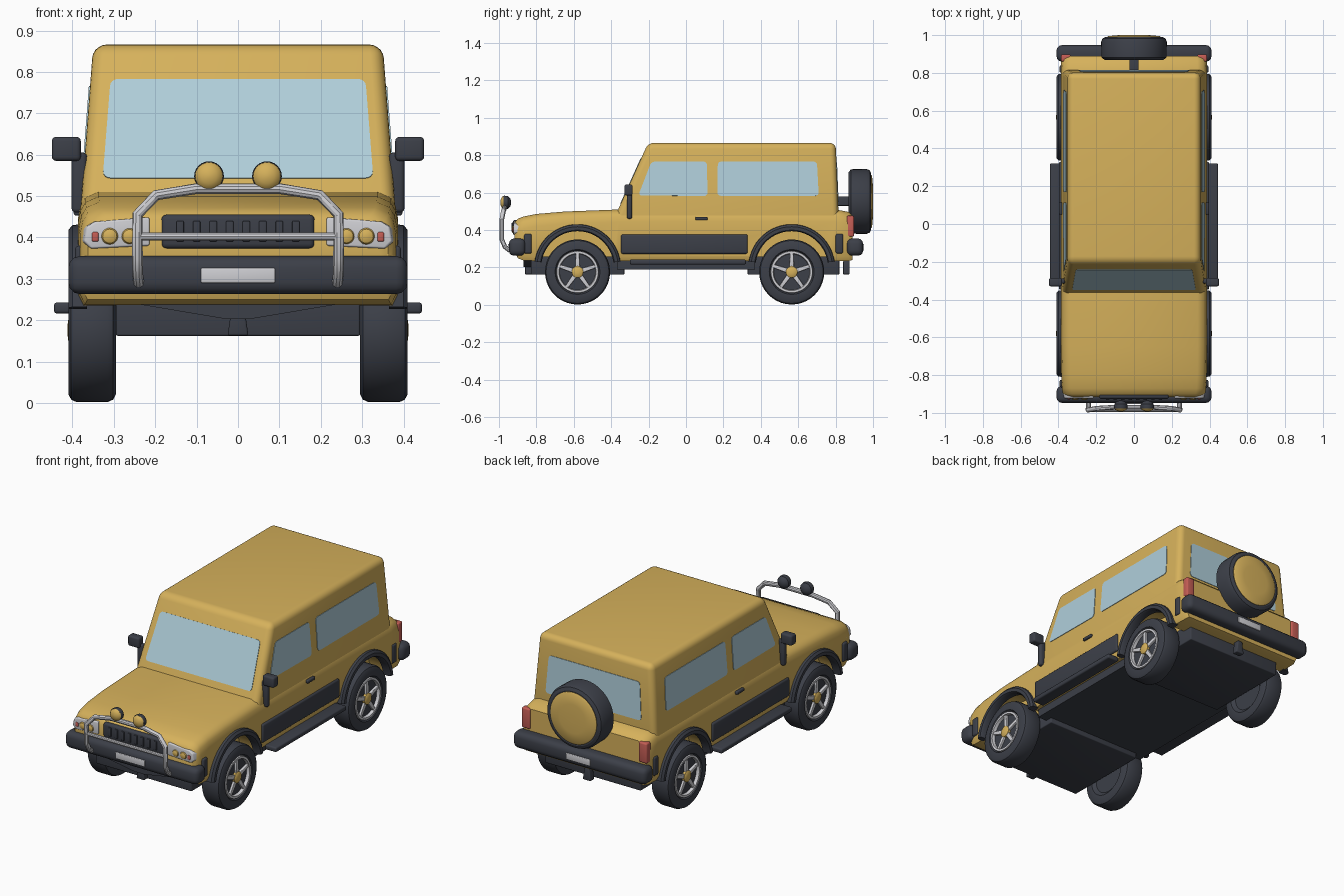
import bpy, bmesh, math
from mathutils import Vector

if "Cube" in bpy.data.objects:
    bpy.data.objects.remove(bpy.data.objects["Cube"])


def mat(name, r, g, b):
    m = bpy.data.materials.new(name)
    m.diffuse_color = (r, g, b, 1)
    m.use_nodes = True
    m.node_tree.nodes["Principled BSDF"].inputs["Base Color"].default_value = m.diffuse_color
    return m


GOLD = mat("gold_paint", 0.67, 0.44, 0.105)
DARK = mat("dark_rubber", 0.045, 0.05, 0.065)
GLASS = mat("pale_blue_glass", 0.43, 0.62, 0.70)
SILVER = mat("silver", 0.62, 0.62, 0.65)
RED = mat("red_lamp", 0.55, 0.11, 0.09)


def loft(name, rings, m, bevel=0, caps=True, seg=3, angle=35):
    """Skin a row of equal-length point rings, optionally bevelled."""
    bm = bmesh.new()
    vs = [[bm.verts.new(p) for p in ring] for ring in rings]
    n = len(rings[0])
    for a, b in zip(vs, vs[1:]):
        for i in range(n):
            j = (i + 1) % n
            bm.faces.new((a[i], a[j], b[j], b[i]))
    if caps:
        bm.faces.new(vs[0])
        bm.faces.new(vs[-1])
    bmesh.ops.recalc_face_normals(bm, faces=bm.faces)
    me = bpy.data.meshes.new(name)
    bm.to_mesh(me)
    bm.free()
    me.materials.append(m)
    ob = bpy.data.objects.new(name, me)
    bpy.context.collection.objects.link(ob)
    if bevel:
        mod = ob.modifiers.new("bevel", 'BEVEL')
        mod.width, mod.segments = bevel, seg
        mod.limit_method = 'ANGLE'
    finish(ob, angle)
    return ob


def finish(ob, angle=35):
    """Apply modifiers and shade smooth with sharp edges kept."""
    bpy.ops.object.select_all(action='DESELECT')
    ob.select_set(True)
    bpy.context.view_layer.objects.active = ob
    for mod in list(ob.modifiers):
        bpy.ops.object.modifier_apply(modifier=mod.name)
    bpy.ops.object.shade_smooth_by_angle(angle=math.radians(angle))


def box(name, x, y, z, m, bevel=0):
    x, y = sorted(x), sorted(y)
    rings = [[(x[0], y[0], k), (x[1], y[0], k), (x[1], y[1], k), (x[0], y[1], k)] for k in z]
    return loft(name, rings, m, bevel)


def prism(name, pts, off, m, bevel=0):
    return loft(name, [pts, [Vector(p) + Vector(off) for p in pts]], m, bevel)


def lathe(name, axis, c, prof, m, n=40, caps=True):
    """Turn (position, radius) pairs around a line along x or y through c."""
    rings = []
    for a, r in prof:
        ring = []
        for i in range(n):
            t = 2 * math.pi * i / n
            u, w = r * math.cos(t), r * math.sin(t)
            ring.append((c[0] + a, c[1] + u, c[2] + w) if axis == 'x' else (c[0] + u, c[1] + a, c[2] + w))
        rings.append(ring)
    return loft(name, rings, m, caps=caps)


def tube(name, pts, r, m):
    cu = bpy.data.curves.new(name, 'CURVE')
    cu.dimensions, cu.bevel_depth, cu.bevel_resolution, cu.use_fill_caps = '3D', r, 3, True
    sp = cu.splines.new('POLY')
    sp.points.add(len(pts) - 1)
    for p, q in zip(sp.points, pts):
        p.co = (*q, 1)
    cu.materials.append(m)
    ob = bpy.data.objects.new(name, cu)
    bpy.context.collection.objects.link(ob)
    bpy.ops.object.select_all(action='DESELECT')
    ob.select_set(True)
    bpy.context.view_layer.objects.active = ob
    bpy.ops.object.convert(target='MESH')
    finish(bpy.context.object)


def plate(name, pts, m, thick=0.006, corner=0.018):
    """Thin pane with rounded corners, half sunk into the panel."""
    bm = bmesh.new()
    f = bm.faces.new([bm.verts.new(p) for p in pts])
    bm.normal_update()
    nrm = f.normal.copy()
    bmesh.ops.bevel(bm, geom=list(bm.verts), offset=corner, segments=4, profile=0.5, affect='VERTICES')
    ring = [v.co.copy() for v in list(bm.faces)[0].verts]
    bm.free()
    loft(name, [[p - nrm * thick / 2 for p in ring], [p + nrm * thick / 2 for p in ring]], m)


# Lower body: cross-sections (y, half width, bottom, top) from nose to tail
rings = []
for y, w, b, t in [(-0.917, 0.362, 0.29, 0.442), (-0.9, 0.376, 0.25, 0.46), (-0.87, 0.382, 0.238, 0.472),
                   (-0.8, 0.385, 0.235, 0.486), (-0.65, 0.387, 0.235, 0.499), (-0.36, 0.387, 0.235, 0.51),
                   (0.8, 0.387, 0.235, 0.51), (0.87, 0.385, 0.235, 0.497), (0.89, 0.377, 0.24, 0.477)]:
    half = [(w - 0.012, b), (w, b + 0.025), (w, t - 0.065), (w - 0.006, t - 0.035), (w - 0.018, t - 0.014), (w - 0.05, t)]
    rings.append([(x, y, z) for x, z in half] + [(-x, y, z) for x, z in reversed(half)])
body = loft("lower_body", rings, GOLD, angle=40)

# Wheel wells cut out of the body
WHEELS = (-0.58, 0.565)
for s in (1, -1):
    for wy in WHEELS:
        cut = lathe("well_cutter", 'x', (0, wy, 0.2), [(s * 0.285, 0.2), (s * 0.5, 0.2)], GOLD)
        mod = body.modifiers.new("well", 'BOOLEAN')
        mod.operation, mod.object, mod.solver = 'DIFFERENCE', cut, 'EXACT'
        finish(body, 40)
        bpy.data.objects.remove(cut)

# Cabin: wall positions as functions of height
sx = lambda z: 0.378 - (z - 0.5) * 0.077
fy = lambda z: -0.365 + (z - 0.505) * 0.45
ry = lambda z: 0.815 - (z - 0.5) * 0.04
loft("cabin", [[(-sx(z), fy(z), z), (sx(z), fy(z), z), (sx(z), ry(z), z), (-sx(z), ry(z), z)]
               for z in (0.44, 0.866)], GOLD, 0.032, seg=5)
plate("windshield", [(x, fy(z), z) for x, z in ((-0.327, 0.543), (0.327, 0.543), (0.308, 0.782), (-0.308, 0.782))], GLASS)
plate("rear_window", [(x, ry(z), z) for x, z in ((-0.295, 0.55), (0.295, 0.55), (0.28, 0.76), (-0.28, 0.76))], GLASS)

# Chassis underneath
box("floor_pan", (-0.35, 0.35), (-0.37, 0.37), (0.19, 0.25), DARK)
box("front_chassis", (-0.295, 0.295), (-0.83, -0.33), (0.162, 0.26), DARK, 0.005)
box("rear_chassis", (-0.295, 0.295), (0.33, 0.82), (0.162, 0.26), DARK, 0.005)
prism("front_skid", [(-0.25, -0.87, 0.24), (0.25, -0.87, 0.24), (0.03, -0.87, 0.203), (-0.03, -0.87, 0.203)], (0, 0.05, 0), DARK)
for n, y in (("front", -0.86), ("rear", 0.84)):
    prism(n + "_tow_hook", [(-0.015, y, 0.235), (0.015, y, 0.235), (0.025, y, 0.163), (-0.025, y, 0.163)], (0, 0.035, 0), DARK, 0.005)

# Bumpers and number plates
for n, s, y in (("front", -1, (-0.947, -0.858)), ("rear", 1, (0.86, 0.947))):
    w = 0.09 if s < 0 else 0.075
    box(n + "_bumper", (-0.41, 0.41), y, (0.263, 0.355), DARK, 0.028)
    box(n + "_number_plate", (-w, w), (s * 0.94, s * 0.953), (0.29, 0.326), SILVER, 0.004)

# Grille with slats
box("grille", (-0.185, 0.185), (-0.926, -0.89), (0.373, 0.455), DARK, 0.012)
for i in range(8):
    x = -0.14 + 0.04 * i
    box("grille_slat", (x - 0.009, x + 0.009), (-0.932, -0.92), (0.39, 0.44), DARK, 0.003)

# Bull bar with spot lamps
half = [(0.24, -0.94, 0.29), (0.242, -0.968, 0.31), (0.243, -0.985, 0.35), (0.243, -0.985, 0.455),
        (0.198, -0.976, 0.502), (0.1, -0.97, 0.518)]
tube("bull_bar", half + [(-x, y, z) for x, y, z in reversed(half)], 0.013, SILVER)
tube("bull_bar_crossbar", [(-0.243, -0.985, 0.402), (0.243, -0.985, 0.402)], 0.01, SILVER)
for s in (1, -1):
    c = (s * 0.07, -0.965, 0.548)
    lathe("spot_lamp_shell", 'y', c, [(-0.012, 0.034), (-0.006, 0.036), (0.012, 0.034), (0.025, 0.022), (0.03, 0.008)], DARK, 24)
    lathe("spot_lamp_lens", 'y', c, [(-0.011, 0.034), (-0.018, 0.03), (-0.025, 0.018), (-0.028, 0.005)], GOLD, 24)

# Spare wheel on the tailgate
SP = (0, 0, 0.553)
box("spare_bracket", (-0.025, 0.025), (0.79, 0.88), (0.53, 0.58), DARK, 0.006)
lathe("spare_tyre", 'y', SP, [(0.868, 0.13), (0.868, 0.155), (0.882, 0.172), (0.965, 0.174), (0.983, 0.166), (0.99, 0.15), (0.988, 0.14)], DARK)
lathe("spare_cover", 'y', SP, [(0.982, 0.143), (0.99, 0.143), (0.995, 0.135), (1.0, 0.08), (1.0, 0.01)], GOLD)

for s in (1, -1):
    # Side windows
    for name, pts in (("front_side_window", [(-0.255, 0.585), (0.115, 0.582), (0.112, 0.766), (-0.185, 0.766)]),
                      ("rear_side_window", [(0.168, 0.583), (0.71, 0.583), (0.70, 0.766), (0.17, 0.766)])):
        plate(name, [(s * sx(z), y, z) for y, z in pts], GLASS)

    # Headlights and tail lights
    prism("headlight_panel", [(s * x, -0.923, z) for x, z in
          ((0.213, 0.38), (0.355, 0.373), (0.372, 0.39), (0.366, 0.425), (0.345, 0.438), (0.213, 0.449))],
          (s * 0.012, 0.06, 0), SILVER, 0.005)
    for x, r in ((0.262, 0.019), (0.31, 0.02)):
        lathe("headlight_bulb", 'y', (s * x, -0.923, 0.403), [(0, r), (-0.005, r * 0.85), (-0.009, r * 0.4)], GOLD, 20)
    box("front_indicator", (s * 0.337, s * 0.353), (-0.929, -0.918), (0.39, 0.413), RED, 0.004)
    box("tail_light", (s * 0.335, s * 0.386), (0.86, 0.898), (0.365, 0.477), RED, 0.008)

    # Side trim, step, handle and mirror
    box("side_moulding", (s * 0.37, s * 0.398), (-0.347, 0.33), (0.273, 0.377), DARK, 0.01)
    box("running_board", (s * 0.375, s * 0.445), (-0.3, 0.32), (0.216, 0.243), DARK, 0.008)
    box("door_handle", (s * 0.375, s * 0.397), (0.05, 0.115), (0.453, 0.47), DARK, 0.005)
    for y in (-0.845, 0.82):
        box("corner_pad", (s * 0.37, s * 0.394), (y - 0.02, y + 0.02), (0.275, 0.38), DARK, 0.009)
    box("mirror_arm", (s * 0.365, s * 0.402), (-0.316, -0.288), (0.46, 0.605), DARK, 0.01)
    box("mirror", (s * 0.38, s * 0.45), (-0.33, -0.285), (0.585, 0.643), DARK, 0.01)

    for wy in WHEELS:
        # Fender flare swept around the wheel well
        rings = []
        for i in range(25):
            t = math.radians(8 + 164 * i / 24)
            rings.append([(s * x, wy + r * math.cos(t), 0.2 + r * math.sin(t)) for r, x in
                          ((0.194, 0.365), (0.194, 0.4), (0.2, 0.41), (0.218, 0.41), (0.23, 0.4), (0.233, 0.365))])
        loft("fender_flare", rings, DARK)

        # Wheel: tyre, rim, spokes, hub
        c = (0, wy, 0.176)
        lathe("tyre", 'x', c, [(s * a, r) for a, r in ((0.31, 0.1), (0.295, 0.12), (0.295, 0.155), (0.302, 0.168), (0.315, 0.174),
              (0.39, 0.174), (0.403, 0.168), (0.41, 0.155), (0.41, 0.12), (0.392, 0.108))], DARK)
        lathe("rim", 'x', c, [(s * a, r) for a, r in ((0.392, 0.114), (0.409, 0.111), (0.409, 0.099), (0.392, 0.096))], SILVER, caps=False)
        for k in range(5):
            t = math.radians(90 + 72 * k)
            u, v = Vector((0, math.cos(t), math.sin(t))), Vector((0, -math.sin(t), math.cos(t)))
            o = Vector((s * 0.39, wy, 0.176))
            prism("spoke", [o + u * a + v * b for a, b in ((0.015, -0.013), (0.102, -0.009), (0.102, 0.009), (0.015, 0.013))],
                  (s * 0.014, 0, 0), SILVER, 0.003)
        lathe("hub_cap", 'x', c, [(s * a, r) for a, r in ((0.39, 0.031), (0.406, 0.031), (0.411, 0.024), (0.412, 0.005))], GOLD, 20)
